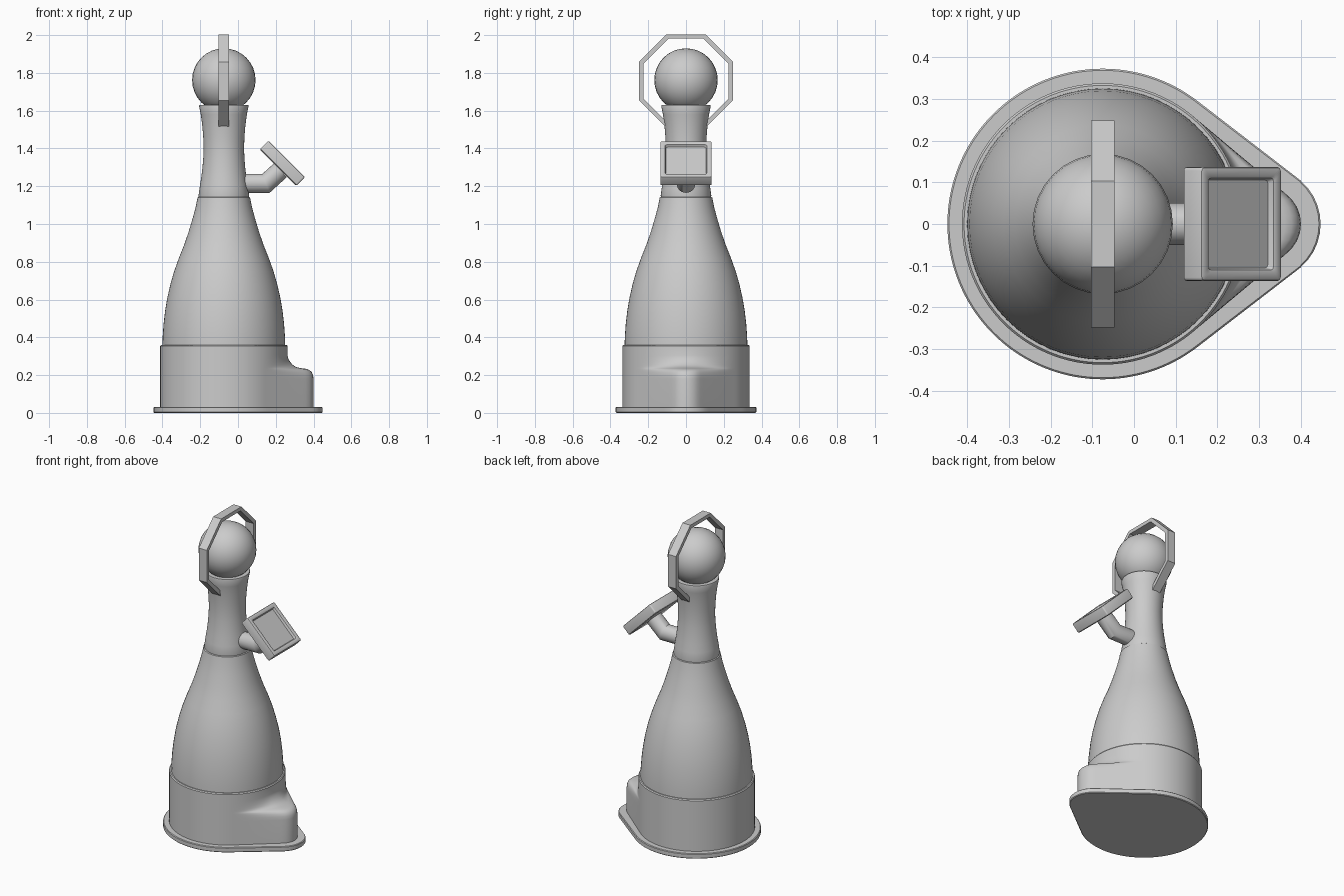
import bpy, bmesh
from math import sin, cos, pi, acos, atan2, sqrt, radians
from mathutils import Vector

if "Cube" in bpy.data.objects:
    bpy.data.objects.remove(bpy.data.objects["Cube"])

CX = -0.075    # axis of the round body
NOSE = 0.31    # centre of the small nose arc


def finish(name, bm, angle=35):
    bmesh.ops.recalc_face_normals(bm, faces=bm.faces[:])
    me = bpy.data.meshes.new(name)
    bm.to_mesh(me)
    bm.free()
    ob = bpy.data.objects.new(name, me)
    bpy.context.collection.objects.link(ob)
    bpy.ops.object.select_all(action='DESELECT')
    ob.select_set(True)
    bpy.context.view_layer.objects.active = ob
    if angle:
        bpy.ops.object.shade_smooth_by_angle(angle=radians(angle))
    return ob


def loft(name, rings, caps=True, angle=35):
    """Bridge equal-sized rings; caps=False joins last ring to first."""
    bm = bmesh.new()
    vr = [[bm.verts.new(p) for p in ring] for ring in rings]
    n = len(vr[0])
    pairs = list(zip(vr, vr[1:]))
    if caps:
        bm.faces.new(vr[0])
        bm.faces.new(vr[-1])
    else:
        pairs.append((vr[-1], vr[0]))
    for a, b in pairs:
        for i in range(n):
            j = (i + 1) % n
            bm.faces.new((a[i], a[j], b[j], b[i]))
    return finish(name, bm, angle)


def lathe(name, profile, n=64):
    return loft(name, [[(CX + r * cos(2 * pi * i / n), r * sin(2 * pi * i / n), z)
                        for i in range(n)] for r, z in profile])


def teardrop(t, R, r):
    """Polar radius of the hull of a big circle and a small nose circle."""
    t = abs(t)
    d = NOSE - CX
    tan = acos((R - r) / d)
    if t >= tan:
        return R
    if t >= atan2(r * sin(tan), d + r * cos(tan)):
        return R / cos(t - tan)
    return d * cos(t) + sqrt(r * r - (d * sin(t)) ** 2)


def teardrop_loft(name, R, r, rows, n=144):
    """rows: (z, share of nose, inset)"""
    ang = [-pi + 2 * pi * i / n for i in range(n)]
    rings = []
    for z, s, inset in rows:
        rad = [R + (teardrop(t, R, r) - R) * s - inset for t in ang]
        rings.append([(CX + q * cos(t), q * sin(t), z) for q, t in zip(rad, ang)])
    return loft(name, rings)


# Teardrop foot plate and base housing with a nose blending into the round
teardrop_loft("foot_plate", 0.372, 0.137,
              [(0, 1, 0.004), (0.004, 1, 0), (0.028, 1, 0), (0.032, 1, 0.004)])
teardrop_loft("base_housing", 0.337, 0.09,
              [(0.03, 1, 0), (0.18, 1, 0), (0.2, 0.98, 0), (0.216, 0.93, 0),
               (0.227, 0.84, 0), (0.233, 0.72, 0), (0.237, 0.5, 0), (0.243, 0.33, 0),
               (0.254, 0.2, 0), (0.27, 0.1, 0), (0.288, 0.03, 0), (0.305, 0, 0),
               (0.354, 0, 0), (0.36, 0, 0.005)])

# Bottle-shaped body and flared neck
lathe("body", [(0.325, 0.35), (0.324, 0.4), (0.319, 0.47), (0.311, 0.54), (0.299, 0.61),
               (0.283, 0.68), (0.263, 0.75), (0.238, 0.82), (0.21, 0.89), (0.186, 0.96),
               (0.165, 1.03), (0.149, 1.09), (0.139, 1.14), (0.134, 1.143)])
lathe("neck", [(0.132, 1.138), (0.134, 1.15), (0.127, 1.2), (0.119, 1.25), (0.113, 1.3),
               (0.109, 1.35), (0.107, 1.4), (0.109, 1.46), (0.114, 1.52), (0.122, 1.58),
               (0.131, 1.624), (0.129, 1.63)])

# Ball head
bm = bmesh.new()
bmesh.ops.create_uvsphere(bm, u_segments=32, v_segments=16, radius=0.168)
bmesh.ops.translate(bm, vec=(CX, 0, 1.762), verts=bm.verts[:])
finish("head_ball", bm)

# Octagonal hoop around the head
octagon = []
for i in range(8):
    a = pi / 8 + i * pi / 4
    octagon.append([(CX + dx, ap / cos(pi / 8) * cos(a), 1.756 + ap / cos(pi / 8) * sin(a))
                    for dx, ap in ((-0.028, 0.248), (0.028, 0.248),
                                   (0.028, 0.225), (-0.028, 0.225))])
loft("head_hoop", octagon, caps=False, angle=0)

# Bent arm: round tube with a mitred elbow
path = [Vector((-0.02, 0, 1.215)), Vector((0.148, 0, 1.215)), Vector((0.225, 0, 1.285))]
d0, d1 = (path[1] - path[0]).normalized(), (path[2] - path[1]).normalized()
rings = []
for p, ref, plane in ((path[0], d0, d0), (path[1], d0, d0 + d1), (path[2], d1, d1)):
    side, ring = Vector((0, 1, 0)), []
    up = ref.cross(side)
    for i in range(24):
        a = 2 * pi * i / 24
        off = 0.05 * (cos(a) * side + sin(a) * up)
        ring.append(p + off - ref * (off.dot(plane) / ref.dot(plane)))
    rings.append(ring)
loft("screen_arm", rings)


# Tilted screen: lofted rounded squares with a sunken display
def square(h, z, c=0.008):
    pts = []
    for k in range(4):
        for j in range(4):
            a = k * pi / 2 + j * pi / 6
            sx, sy = ((1, 1), (-1, 1), (-1, -1), (1, -1))[k]
            pts.append((sx * (h - c) + c * cos(a), sy * (h - c) + c * sin(a), z))
    return pts


screen = loft("screen", [square(0.130, -0.032), square(0.136, -0.027), square(0.136, 0.027),
                         square(0.134, 0.031), square(0.130, 0.033), square(0.116, 0.033),
                         square(0.110, 0.030), square(0.105, 0.016)])
screen.location = (0.235, 0, 1.321)
screen.rotation_euler = (0, radians(45), 0)
